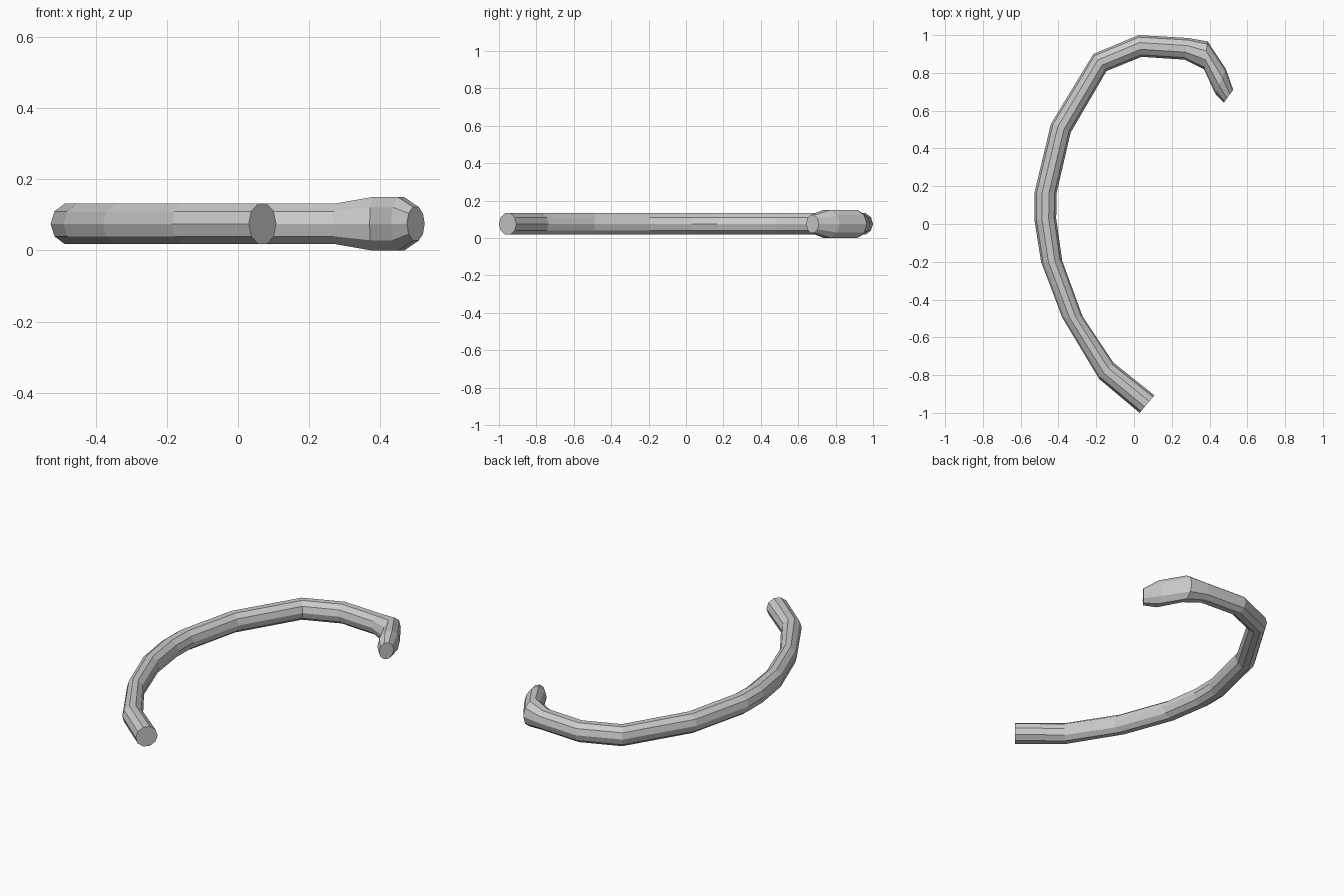
import bpy, bmesh, math
from mathutils import Vector

if "Cube" in bpy.data.objects:
    bpy.data.objects.remove(bpy.data.objects["Cube"])

SIDES = 10
MID_Z = 0.075

# Sections along the hook: outer edge x, y, inner edge x, y, vertical radius
sections = [
    (0.03, -1.00, 0.108, -0.907, 0.060),
    (-0.185, -0.82, -0.108, -0.735, 0.060),
    (-0.38, -0.495, -0.272, -0.49, 0.060),
    (-0.492, -0.20, -0.38, -0.195, 0.060),
    (-0.527, 0.02, -0.412, 0.03, 0.060),
    (-0.527, 0.165, -0.409, 0.167, 0.060),
    (-0.44, 0.53, -0.335, 0.485, 0.060),
    (-0.215, 0.90, -0.145, 0.81, 0.060),
    (0.025, 1.00, 0.04, 0.885, 0.060),
    (0.283, 0.985, 0.268, 0.87, 0.060),
    (0.39, 0.967, 0.37, 0.82, 0.079),
    (0.487, 0.82, 0.43, 0.69, 0.079),
    (0.525, 0.71, 0.475, 0.642, 0.050),
]

# Sweep a ten-sided ring through the sections
bm = bmesh.new()
rings = []
for ox, oy, ix, iy, r in sections:
    centre = Vector(((ox + ix) / 2, (oy + iy) / 2, MID_Z))
    across = Vector(((ox - ix) / 2, (oy - iy) / 2, 0))
    ring = []
    for k in range(SIDES):
        a = 2 * math.pi * k / SIDES
        ring.append(bm.verts.new(centre + across * math.cos(a) + Vector((0, 0, r * math.sin(a)))))
    rings.append(ring)
for a, b in zip(rings, rings[1:]):
    for k in range(SIDES):
        n = (k + 1) % SIDES
        bm.faces.new((a[k], a[n], b[n], b[k]))

# Flat end caps
bm.faces.new(rings[0])
bm.faces.new(rings[-1])
bmesh.ops.recalc_face_normals(bm, faces=bm.faces)

mesh = bpy.data.meshes.new("curved_hook")
bm.to_mesh(mesh)
bm.free()
bpy.context.collection.objects.link(bpy.data.objects.new("curved_hook", mesh))
